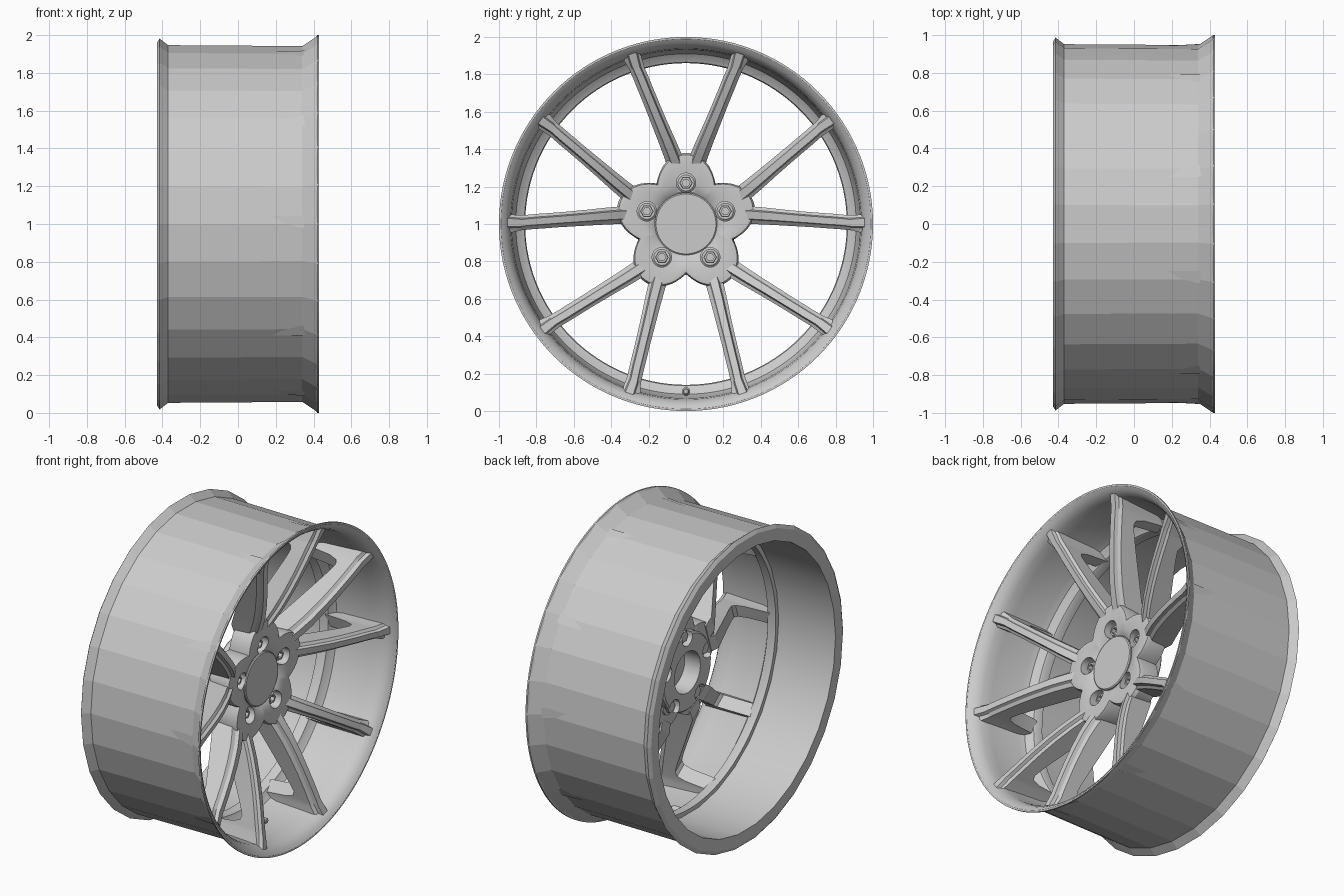
import bpy, bmesh
from math import sin, cos, pi, tau, radians, sqrt

if "Cube" in bpy.data.objects:
    bpy.data.objects.remove(bpy.data.objects["Cube"])


def finish(name, bm, smooth=None):
    me = bpy.data.meshes.new(name)
    bm.to_mesh(me)
    bm.free()
    ob = bpy.data.objects.new(name, me)
    bpy.context.collection.objects.link(ob)
    if smooth:
        bpy.ops.object.select_all(action='DESELECT')
        ob.select_set(True)
        bpy.context.view_layer.objects.active = ob
        bpy.ops.object.shade_smooth_by_angle(angle=radians(smooth))
    return ob


def loft(bm, rings, caps):
    vs = [[bm.verts.new(p) for p in ring] for ring in rings]
    n = len(vs[0])
    for a, b in zip(vs, vs[1:]):
        for j in range(n):
            k = (j + 1) % n
            bm.faces.new((a[j], a[k], b[k], b[j]))
    if caps:
        bm.faces.new(vs[0])
        bm.faces.new(vs[-1])
        bmesh.ops.recalc_face_normals(bm, faces=bm.faces)


def circle(x, r, n, cy=0, cz=1):
    return [(x, cy + r * cos(tau * j / n), cz + r * sin(tau * j / n)) for j in range(n)]


def lathe(name, prof, n, caps=False, smooth=None, centre=(0, 1)):
    """Revolve (x, radius) points about an axis parallel to x."""
    bm = bmesh.new()
    loft(bm, [circle(x, r, n, *centre) for x, r in prof], caps)
    return finish(name, bm, smooth)


# Rim: faceted outer barrel, smooth rear inside, smooth front lip and ring
lathe("outer_barrel", [(-.43, .89), (-.43, .965), (-.415, .987), (-.37, .952),
                       (.34, .947), (.42, 1.0)], 30)
lathe("rear_inner_barrel", [(-.03, .89), (-.43, .89)], 30, smooth=30)
lathe("front_lip", [(.405, .98), (.42, 1.0), (.43, 1.0), (.43, .99), (.415, .968),
                    (.39, .95), (.36, .938), (.30, .932), (.10, .922), (.06, .91),
                    (.04, .885), (.03, .865), (.02, .86), (-.03, .86), (-.03, .891)],
      120, smooth=30)

LUGS = [pi / 2 + k * tau / 5 for k in range(5)]

# Hub: star outline blending into circles; each row is (x, base radius, star amount)
bm = bmesh.new()
rings = []
N = 160
for x, a, b in [(.10, .13, 0), (-.01, .13, 0), (-.01, .235, 0), (0, .245, 0),
                (.04, .246, 0), (.05, .268, .10), (.165, .265, .115),
                (.185, .257, .113), (.188, .24, .10), (.178, .20, .03),
                (.165, .175, 0), (.155, .165, 0)]:
    ring = []
    for j in range(N):
        th = tau * j / N
        star = sqrt(max(0, (1 + cos(5 * (th - pi / 2))) / 2))
        r = a + b * star
        ring.append((x, r * cos(th), 1 + r * sin(th)))
    rings.append(ring)
loft(bm, rings, True)
hub = finish("hub", bm)

# Lug pockets cut through the hub
bm = bmesh.new()
for th in LUGS:
    c = (.22 * cos(th), 1 + .22 * sin(th))
    loft(bm, [circle(x, .052, 32, *c) for x in (-.2, .4)], True)
cutter = finish("pocket_cutter", bm)
cutter.hide_render = True
mod = hub.modifiers.new("pockets", 'BOOLEAN')
mod.operation = 'DIFFERENCE'
mod.solver = 'EXACT'
mod.object = cutter
bpy.ops.object.select_all(action='DESELECT')
hub.select_set(True)
bpy.context.view_layer.objects.active = hub
bpy.ops.object.modifier_apply(modifier=mod.name)
bpy.data.objects.remove(cutter)
bpy.ops.object.shade_smooth_by_angle(angle=radians(30))

# Centre cap
lathe("centre_cap", [(.14, .166), (.164, .166), (.169, .16)], 64, True, 30)

# Lug nuts: round seat plus hollow hex head
for i, th in enumerate(LUGS):
    c = (.22 * cos(th), 1 + .22 * sin(th))
    lathe(f"lug_seat_{i}", [(.03, .053), (.10, .053), (.11, .043)], 32, True, 30, c)
    lathe(f"lug_nut_{i}", [(.01, .036), (.145, .036), (.152, .032), (.152, .021),
                           (.125, .021)], 6, True, None, c)

# Spokes: stations of (along, sideways, front x, back x, half width)
STATIONS = [(.30, .045, .175, .04, .052), (.36, .068, .208, .035, .05),
            (.44, .100, .248, .075, .048), (.54, .142, .288, .125, .045),
            (.64, .183, .322, .175, .043), (.72, .216, .346, .215, .043),
            (.77, .236, .360, .235, .043), (.795, .247, .367, .225, .043),
            (.812, .254, .372, .17, .043), (.825, .260, .375, .02, .043),
            (.84, .267, .380, 0, .044), (None, .287, .403, 0, .046)]


def spoke(name, th, side):
    bm = bmesh.new()
    rings = []
    for u, t, xf, xb, w in STATIONS:
        ring = []
        section = [(w, xb), (w, xf - .035), (w * .6, xf - .022), (w * .45, xf)]
        section += [(-a, b) for a, b in reversed(section)]
        for dt, x in section:
            tt = side * (t + dt)
            # the last station follows the rim's curve
            uu = u or sqrt((.955 if x > .375 else .935) ** 2 - tt * tt)
            ring.append((x, uu * cos(th) - tt * sin(th), 1 + uu * sin(th) + tt * cos(th)))
        rings.append(ring)
    loft(bm, rings, True)
    finish(name, bm, 25)


for i, th in enumerate(LUGS):
    for side in (-1, 1):
        spoke(f"spoke_{i}_{'a' if side < 0 else 'b'}", th, side)

# Valve stem at the bottom of the rim
lathe("valve_stem", [(.03, .022), (.09, .022), (.10, .013), (.16, .013), (.16, .017),
                     (.20, .017), (.205, .012)], 16, True, 30, (0, .105))
